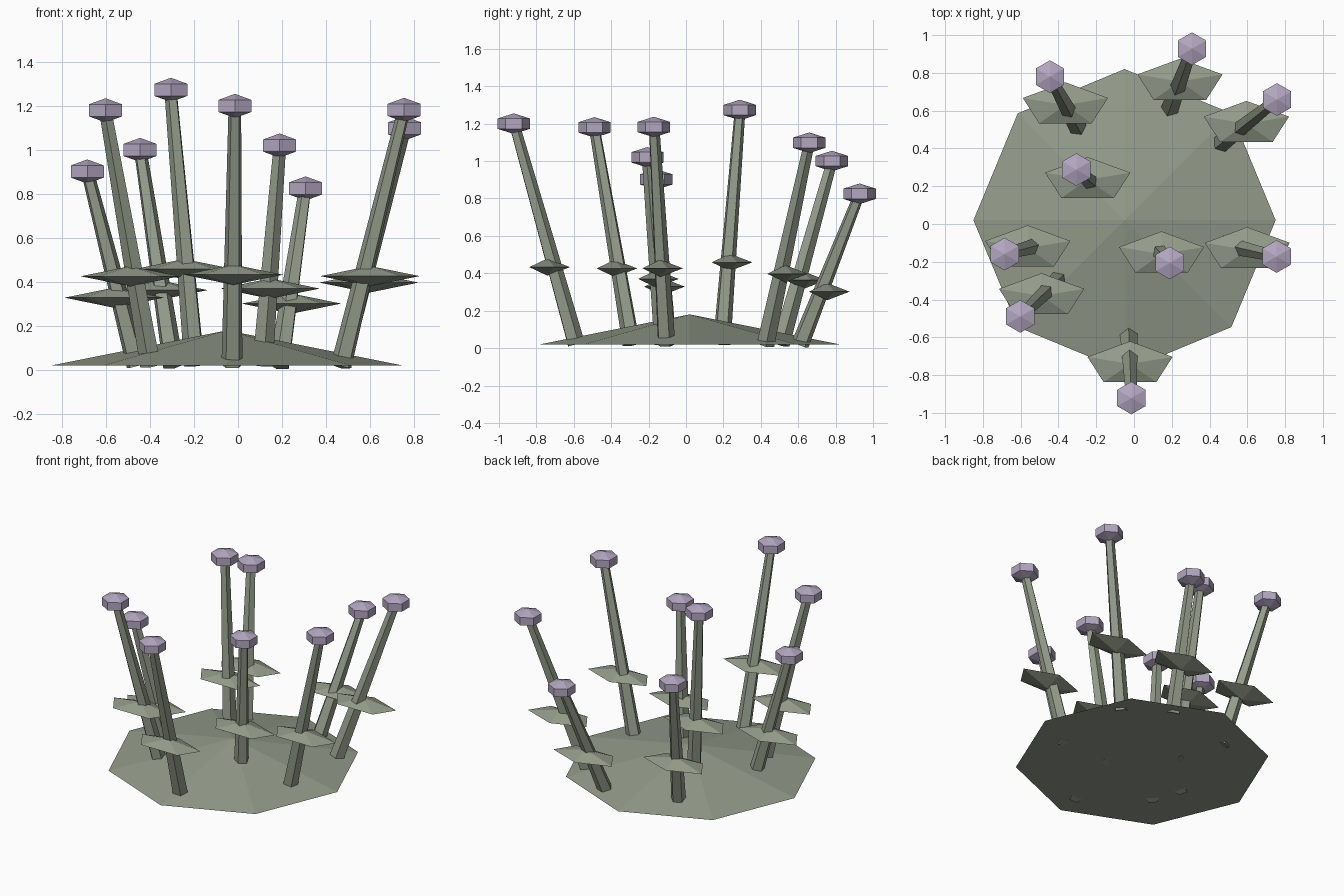
import bpy, bmesh
from mathutils import Vector, Matrix

if "Cube" in bpy.data.objects:
    bpy.data.objects.remove(bpy.data.objects["Cube"])


def material(name, rgb):
    m = bpy.data.materials.new(name)
    m.diffuse_color = (*rgb, 1)
    m.use_nodes = True
    m.node_tree.nodes["Principled BSDF"].inputs["Base Color"].default_value = m.diffuse_color
    return m


green = material("sage green", (0.295, 0.332, 0.255))
lilac = material("pale lilac", (0.45, 0.385, 0.53))


def finish(bm, name, mat):
    bmesh.ops.recalc_face_normals(bm, faces=bm.faces)
    mesh = bpy.data.meshes.new(name)
    bm.to_mesh(mesh)
    bm.free()
    mesh.materials.append(mat)
    ob = bpy.data.objects.new(name, mesh)
    bpy.context.collection.objects.link(ob)
    return ob


def cone(name, a, b, r1, r2, sides, mat):
    """Tapered prism from point a to point b."""
    a, b = Vector(a), Vector(b)
    d = b - a
    rot = d.to_track_quat('Z', 'Y').to_matrix().to_4x4() if d.xy.length > 1e-6 else Matrix()
    bm = bmesh.new()
    bmesh.ops.create_cone(bm, cap_ends=True, segments=sides, radius1=r1, radius2=r2,
                          depth=d.length, matrix=Matrix.Translation((a + b) / 2) @ rot)
    return finish(bm, name, mat)


def ball(name, center, radii, sides, rings, mat):
    """Low-poly squashed sphere."""
    bm = bmesh.new()
    bmesh.ops.create_uvsphere(bm, u_segments=sides, v_segments=rings, radius=1,
                              matrix=Matrix.Translation(center) @ Matrix.Diagonal((*radii, 1)))
    return finish(bm, name, mat)


# Low eight-sided mound
mound = cone("mound", (0, 0, 0.02), (0, 0, 0.18), 0.8, 0, 8, green)
mound.location = (-0.05, 0.02, 0)

# Flowers: base x, y and head x, y, z
flowers = [
    (-0.295, 0.505, -0.445, 0.78, 1.0),
    (0.19, 0.61, 0.307, 0.928, 0.825),
    (0.46, 0.425, 0.757, 0.659, 1.098),
    (-0.195, 0.19, -0.305, 0.288, 1.273),
    (-0.46, -0.10, -0.685, -0.159, 0.902),
    (-0.395, -0.29, -0.602, -0.489, 1.18),
    (0.11, -0.12, 0.189, -0.206, 1.02),
    (0.47, -0.107, 0.755, -0.172, 1.182),
    (-0.027, -0.59, -0.014, -0.921, 1.2),
]
for i, (bx, by, hx, hy, hz) in enumerate(flowers, 1):
    base, head = Vector((bx, by, 0.02)), Vector((hx, hy, hz))
    cone(f"stem_{i}", base, head, 0.05, 0.03, 5, green)
    # Five-sided double pyramid leaf, pushed a little outward from the stem
    leaf = base.lerp(head, 0.455)
    leaf.z = 0.02 + 0.35 * (hz - 0.02)
    ball(f"leaf_{i}", leaf, (0.237, 0.12, 0.046), 5, 2, green)
    # Six-sided bud
    ball(f"flower_head_{i}", head, (0.1, 0.1, 0.055), 6, 3, lilac)
